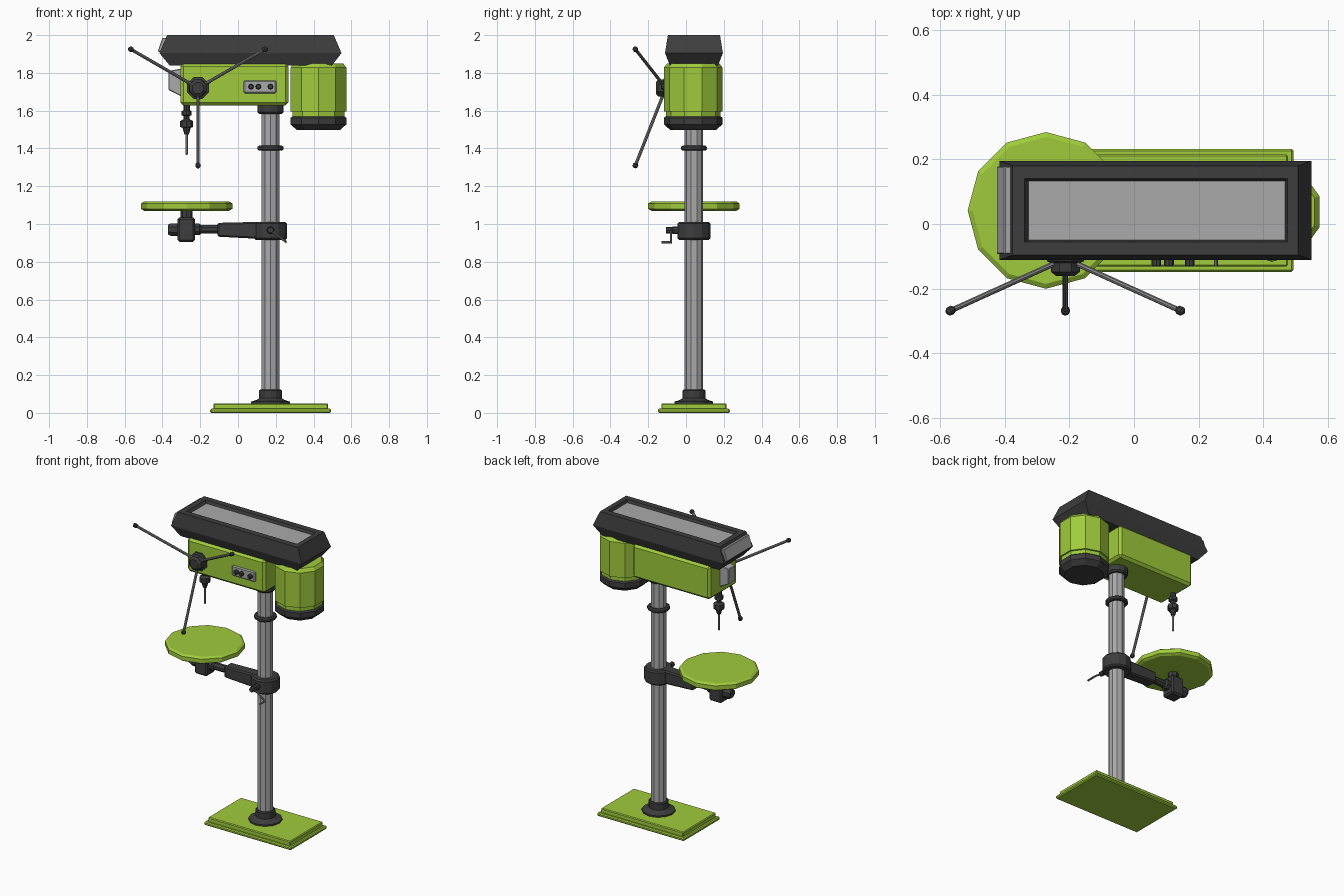
import bpy, bmesh, math
from mathutils import Vector

if "Cube" in bpy.data.objects:
    bpy.data.objects.remove(bpy.data.objects["Cube"])

Y0 = 0.042   # centre plane of the machine
CX = 0.172   # column axis
SX = -0.272  # spindle and table axis


def material(name, rgb):
    m = bpy.data.materials.new(name)
    m.diffuse_color = (*rgb, 1)
    m.use_nodes = True
    m.node_tree.nodes["Principled BSDF"].inputs["Base Color"].default_value = m.diffuse_color
    return m


GREEN = material("lime_green_paint", (0.35, 0.60, 0.045))
DARK = material("charcoal", (0.047, 0.047, 0.047))
METAL = material("light_metal", (0.40, 0.40, 0.41))
STEEL = material("steel", (0.24, 0.24, 0.24))


def finish(bm, name, *mats):
    bmesh.ops.recalc_face_normals(bm, faces=bm.faces)
    me = bpy.data.meshes.new(name)
    bm.to_mesh(me)
    bm.free()
    for m in mats:
        me.materials.append(m)
    ob = bpy.data.objects.new(name, me)
    bpy.context.collection.objects.link(ob)
    return ob


def loft(bm, rings):
    """Skin a stack of equal-sized point rings and cap both ends."""
    rows = [[bm.verts.new(p) for p in r] for r in rings]
    for a, b in zip(rows, rows[1:]):
        n = len(a)
        for i in range(n):
            bm.faces.new((a[i], a[(i + 1) % n], b[(i + 1) % n], b[i]))
    bm.faces.new(rows[0])
    return bm.faces.new(rows[-1])


def lathe(name, mat, start, axis, profile, n=10, turn=0.0):
    """Turned part: profile is (distance along axis, radius)."""
    axis = Vector(axis).normalized()
    u = axis.cross(Vector((0, 1, 0)) if abs(axis.y) < 0.9 else Vector((0, 0, 1))).normalized()
    v = axis.cross(u)
    ang = [2 * math.pi * i / n + turn for i in range(n)]
    bm = bmesh.new()
    loft(bm, [[Vector(start) + axis * d + (u * math.cos(a) + v * math.sin(a)) * r
               for a in ang] for d, r in profile])
    return finish(bm, name, mat)


def rod(name, mat, a, b, r, n=8):
    d = Vector(b) - Vector(a)
    return lathe(name, mat, a, d, [(0, r), (d.length, r)], n)


def box(name, mat, x, y, z, bevel=0.0):
    bm = bmesh.new()
    loft(bm, [[(x[0], y[0], h), (x[1], y[0], h), (x[1], y[1], h), (x[0], y[1], h)] for h in z])
    if bevel:
        bmesh.ops.bevel(bm, geom=bm.edges[:], offset=bevel, segments=1, affect='EDGES')
    return finish(bm, name, mat)


def prism(name, mat, pts, y, bevel=0.0):
    """Side profile in x and z, extruded along y."""
    bm = bmesh.new()
    loft(bm, [[(px, h, pz) for px, pz in pts] for h in y])
    if bevel:
        bmesh.ops.bevel(bm, geom=bm.edges[:], offset=bevel, segments=1, affect='EDGES')
    return finish(bm, name, mat)


UP, FRONT = (0, 0, 1), (0, -1, 0)
V = math.pi / 2  # puts a corner of a ten-sided part at the front

# Stepped base
box("base_lower", GREEN, (-0.147, 0.493), (-0.148, 0.232), (0, 0.022), 0.006)
box("base_upper", GREEN, (-0.13, 0.476), (-0.131, 0.215), (0.015, 0.05), 0.005)

# Column with flange, stop ring and top collar
lathe("column", METAL, (CX, Y0, 0), UP, [(0.04, 0.049), (1.63, 0.049)], 10, V)
lathe("column_flange", DARK, (CX, Y0, 0), UP,
      [(0.045, 0.102), (0.06, 0.102), (0.068, 0.075), (0.078, 0.06), (0.118, 0.06), (0.124, 0.054)], 12)
lathe("column_ring", DARK, (CX, Y0, 0), UP,
      [(1.388, 0.06), (1.395, 0.069), (1.408, 0.069), (1.415, 0.06)], 12)
lathe("column_top_collar", DARK, (CX, Y0, 0), UP,
      [(1.582, 0.06), (1.592, 0.069), (1.64, 0.069)], 12)

# Table and its support arm
lathe("table", GREEN, (SX, Y0, 0), UP,
      [(1.07, 0.225), (1.08, 0.242), (1.108, 0.242), (1.118, 0.227)], 12)
lathe("table_stem", DARK, (SX, Y0, 0), UP, [(1.0, 0.032), (1.075, 0.032)], 8)
box("table_block", DARK, (-0.32, -0.228), (Y0 - 0.046, Y0 + 0.046), (0.906, 1.035), 0.01)
lathe("table_tilt_nut", DARK, (-0.31, Y0, 0.97), (-1, 0, 0),
      [(0, 0.036), (0.045, 0.036), (0.06, 0.028)], 8, math.pi / 8)
lathe("arm_shaft", DARK, (-0.24, Y0, 0.972), (1, 0, 0),
      [(0, 0.034), (0.035, 0.034), (0.045, 0.024), (0.14, 0.024)], 8, math.pi / 8)
prism("table_arm", DARK, [(-0.108, 0.933), (0.14, 0.92), (0.14, 1.012), (-0.108, 1.006)],
      (Y0 - 0.038, Y0 + 0.038), 0.008)
lathe("arm_collar", DARK, (CX, Y0, 0), UP,
      [(0.916, 0.078), (0.925, 0.087), (1.002, 0.087), (1.011, 0.078)], 12)

# Height crank on the collar
lathe("crank_boss", DARK, (CX, -0.035, 0.967), FRONT,
      [(0, 0.02), (0.035, 0.02), (0.04, 0.016), (0.072, 0.016)], 8)
rod("crank_arm", STEEL, (0.165, -0.08, 0.972), (0.255, -0.08, 0.905), 0.006)
rod("crank_grip", STEEL, (0.253, -0.075, 0.904), (0.253, -0.13, 0.904), 0.006)

# Head housing with bracket plate on its nose
box("head", GREEN, (-0.305, 0.267), (Y0 - 0.145, Y0 + 0.145), (1.627, 1.85), 0.016)
prism("nose_plate", METAL, [(-0.30, 1.675), (-0.368, 1.71), (-0.368, 1.81), (-0.30, 1.823)],
      (Y0 - 0.036, Y0 + 0.036), 0.004)

# Belt cover: stacked rectangles, sunken grey window on top
bm = bmesh.new()
rects = [(-0.362, 0.498, 0.128, 1.84), (-0.416, 0.548, 0.153, 1.905), (-0.375, 0.507, 0.138, 2.0),
         (-0.338, 0.474, 0.098, 2.0), (-0.326, 0.467, 0.091, 1.982)]
window = loft(bm, [[(a, Y0 - h, z), (b, Y0 - h, z), (b, Y0 + h, z), (a, Y0 + h, z)]
                   for a, b, h, z in rects])
window.material_index = 1
finish(bm, "belt_cover", DARK, METAL)
prism("cover_end_plate", METAL,
      [(-0.425, 1.914), (-0.40, 1.986), (-0.379, 1.983), (-0.408, 1.909)],
      (Y0 - 0.135, Y0 + 0.135), 0.003)

# Motor
lathe("motor", GREEN, (0.426, Y0 - 0.004, 0), UP,
      [(1.56, 0.145), (1.595, 0.145), (1.596, 0.155), (1.828, 0.155), (1.85, 0.138)], 10, V)
lathe("motor_cap", DARK, (0.426, Y0 - 0.004, 0), UP,
      [(1.498, 0.122), (1.528, 0.155), (1.562, 0.155), (1.57, 0.146)], 10, V)

# Spindle, chuck and drill bit
lathe("spindle_chuck", DARK, (SX, Y0, 0), UP,
      [(1.475, 0.012), (1.51, 0.022), (1.513, 0.034), (1.545, 0.034), (1.555, 0.016),
       (1.572, 0.016), (1.576, 0.027), (1.598, 0.027), (1.602, 0.017), (1.64, 0.017)], 8)
lathe("drill_bit", STEEL, (SX, Y0, 0), UP, [(1.365, 0.004), (1.375, 0.007), (1.48, 0.007)], 6)

# Feed hub with three handles
HX, HZ = -0.212, 1.72
lathe("feed_hub", DARK, (HX, -0.09, HZ), FRONT,
      [(0, 0.062), (0.025, 0.062), (0.03, 0.05), (0.058, 0.048), (0.07, 0.032)], 8, math.pi / 8)
for i, deg in enumerate((30, 150, 270)):
    c, s = math.cos(math.radians(deg)), math.sin(math.radians(deg))
    end = Vector((HX + 0.41 * c, -0.268, HZ + 0.41 * s))
    start = Vector((HX, -0.107, HZ))
    rod(f"feed_handle_{i + 1}", STEEL, start, end, 0.0085)
    lathe(f"handle_knob_{i + 1}", DARK, end, end - start,
          [(-0.015, 0.007), (-0.007, 0.014), (0.007, 0.014), (0.014, 0.007)], 8)

# Control panel with three buttons
box("control_panel", METAL, (0.03, 0.203), (-0.111, -0.09), (1.692, 1.76), 0.006)
for i, x in enumerate((0.069, 0.108, 0.172)):
    lathe(f"button_{i + 1}", DARK, (x, -0.1, 1.727), FRONT,
          [(0, 0.015), (0.026, 0.015), (0.032, 0.011)], 8)
